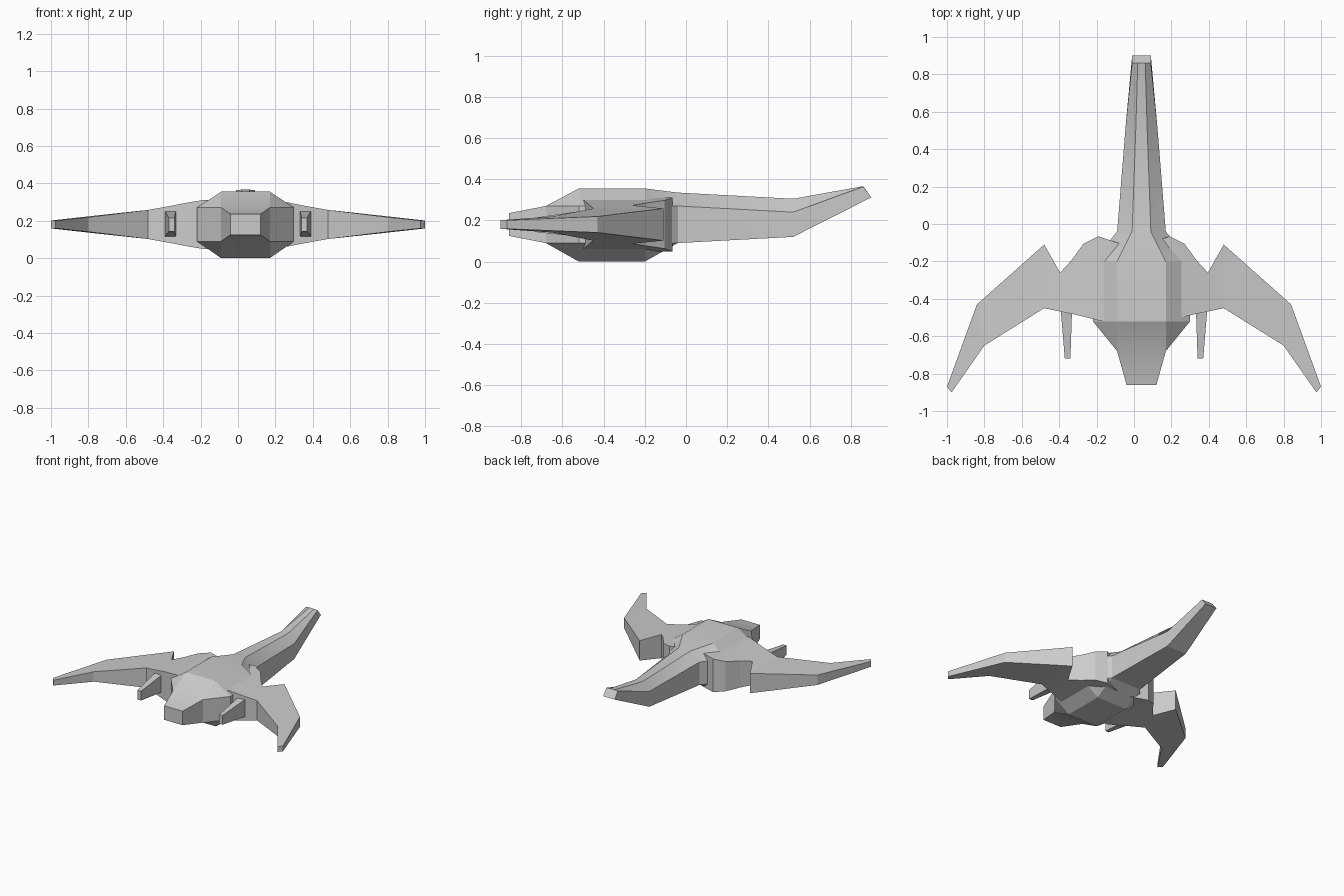
import bpy, bmesh

if "Cube" in bpy.data.objects:
    bpy.data.objects.remove(bpy.data.objects["Cube"])

CX = 0.04  # the hull sits slightly off the wing centreline


def loft(name, rings, cap_start=True, mirror=False, smooth=None):
    """Skin a list of equal-length vertex rings into one closed object."""
    bm = bmesh.new()
    loops = [[bm.verts.new(p) for p in r] for r in rings]
    n = len(loops[0])
    for a, b in zip(loops, loops[1:]):
        for i in range(n):
            j = (i + 1) % n
            bm.faces.new((a[i], a[j], b[j], b[i]))
    if cap_start:
        bm.faces.new(loops[0][::-1])
    bm.faces.new(loops[-1])
    bmesh.ops.remove_doubles(bm, verts=bm.verts, dist=1e-4)
    bmesh.ops.recalc_face_normals(bm, faces=bm.faces)
    me = bpy.data.meshes.new(name)
    bm.to_mesh(me)
    bm.free()
    ob = bpy.data.objects.new(name, me)
    bpy.context.collection.objects.link(ob)
    if mirror:
        ob.modifiers.new("mirror", 'MIRROR')
    if smooth:
        bpy.ops.object.select_all(action='DESELECT')
        bpy.context.view_layer.objects.active = ob
        ob.select_set(True)
        bpy.ops.object.shade_smooth_by_angle(angle=smooth)
    return ob


def hull_ring(y, side, top, bottom, z0, z1, z2, z3, shear=0.0):
    """Eight-sided section: half widths, then heights from bottom to top."""
    pts = [(bottom, z0), (side, z1), (side, z2), (top, z3),
           (-top, z3), (-side, z2), (-side, z1), (-bottom, z0)]
    return [(CX + x, y - (shear if z > (z0 + z3) / 2 else 0), z) for x, z in pts]


# Hull: blunt nose, octagonal middle, shoulder into the upswept tail boom
loft("hull", [
    hull_ring(-0.86, 0.08, 0.08, 0.08, 0.125, 0.125, 0.235, 0.235),
    hull_ring(-0.68, 0.13, 0.13, 0.13, 0.09, 0.09, 0.27, 0.27),
    hull_ring(-0.52, 0.26, 0.13, 0.13, 0.0, 0.09, 0.27, 0.355),
    hull_ring(-0.20, 0.26, 0.13, 0.13, 0.0, 0.09, 0.27, 0.355),
    hull_ring(-0.04, 0.13, 0.05, 0.13, 0.09, 0.09, 0.27, 0.335),
    hull_ring(0.52, 0.085, 0.03, 0.085, 0.12, 0.12, 0.24, 0.305),
    hull_ring(0.90, 0.05, 0.02, 0.05, 0.312, 0.312, 0.364, 0.366, shear=0.04),
], smooth=0.4)

# Wings: leading x, y, trailing x, y, half thickness
WING = [
    (0.00, -0.13, 0.00, -0.515, 0.132),
    (0.19, -0.066, 0.19, -0.515, 0.130),
    (0.27, -0.105, 0.27, -0.495, 0.117),
    (0.335, -0.195, 0.335, -0.48, 0.104),
    (0.395, -0.26, 0.395, -0.468, 0.093),
    (0.48, -0.11, 0.48, -0.45, 0.078),
    (0.84, -0.43, 0.80, -0.65, 0.039),
    (1.00, -0.87, 0.975, -0.90, 0.021),
]
ZC = 0.18
loft("wings", [[(lx, ly, ZC - h), (lx, ly, ZC + h), (tx, ty, ZC + h), (tx, ty, ZC - h)]
               for lx, ly, tx, ty, h in WING], cap_start=False, mirror=True)


# Guns: tapered barrels under the trailing edge of each wing
def gun_ring(y, x0, x1, z0, z1):
    return [(x0, y, z0), (x1, y, z0), (x1, y, z1), (x0, y, z1)]


loft("wing_guns", [
    gun_ring(-0.42, 0.328, 0.393, 0.112, 0.252),
    gun_ring(-0.48, 0.332, 0.390, 0.117, 0.25),
    gun_ring(-0.72, 0.340, 0.370, 0.142, 0.215),
], mirror=True)
